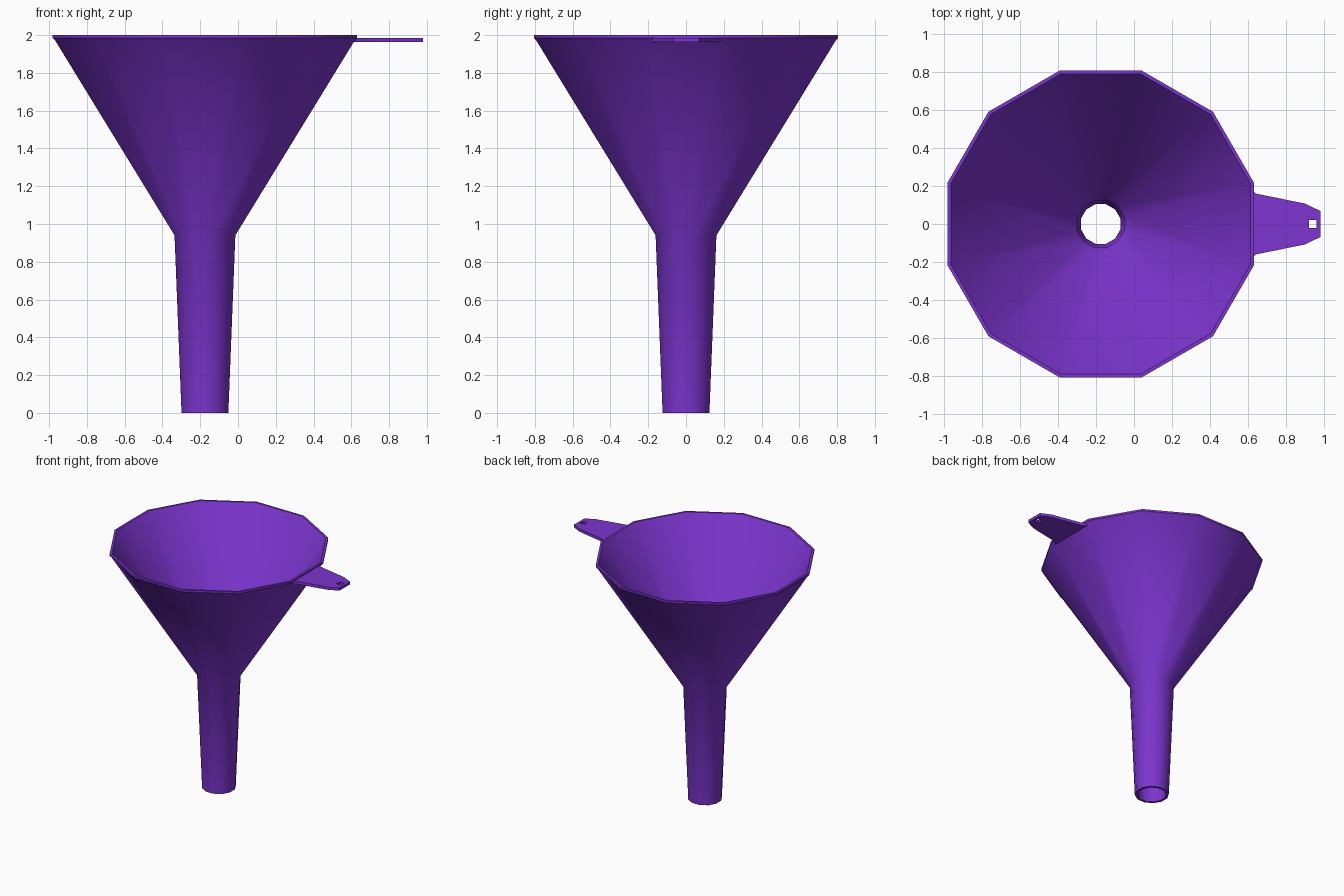
import bpy, bmesh, math

if "Cube" in bpy.data.objects:
    bpy.data.objects.remove(bpy.data.objects["Cube"])

SIDES = 12
CX = -0.175

mat = bpy.data.materials.new("purple_plastic")
mat.diffuse_color = (0.20, 0.035, 0.62, 1)
mat.use_nodes = True
mat.node_tree.nodes["Principled BSDF"].inputs["Base Color"].default_value = mat.diffuse_color


def finish(bm, name, angle):
    bmesh.ops.recalc_face_normals(bm, faces=bm.faces)
    mesh = bpy.data.meshes.new(name)
    bm.to_mesh(mesh)
    bm.free()
    mesh.materials.append(mat)
    ob = bpy.data.objects.new(name, mesh)
    bpy.context.collection.objects.link(ob)
    bpy.ops.object.select_all(action='DESELECT')
    ob.select_set(True)
    bpy.context.view_layer.objects.active = ob
    bpy.ops.object.shade_smooth_by_angle(angle=math.radians(angle))
    return ob


# Funnel: closed wall profile (flat-to-centre distance, z), turned in 12 sides
profile = [(0.124, 0), (0.161, 0.94), (0.792, 1.97), (0.806, 1.985), (0.806, 2.0),
           (0.788, 2.0), (0.778, 1.985), (0.138, 0.95), (0.122, 0.93), (0.104, 0)]
bm = bmesh.new()
rings = []
for a, z in profile:
    r = a / math.cos(math.pi / SIDES)
    rings.append([bm.verts.new((CX + r * math.cos(math.tau * (k + 0.5) / SIDES),
                                r * math.sin(math.tau * (k + 0.5) / SIDES), z))
                  for k in range(SIDES)])
for i, ring in enumerate(rings):
    nxt = rings[(i + 1) % len(rings)]
    for k in range(SIDES):
        j = (k + 1) % SIDES
        bm.faces.new((ring[k], ring[j], nxt[j], nxt[k]))
finish(bm, "funnel_body", 40)

# Hanging tab: tapered outline with a square hole, given thickness
half = [(0.61, 0.19), (0.64, 0.16), (0.90, 0.107), (0.98, 0.068)]
outline = half + [(x, -y) for x, y in reversed(half)]
hole = [(0.92, 0.021), (0.96, 0.021), (0.96, -0.021), (0.92, -0.021)]
bm = bmesh.new()
edges = []
for loop in (outline, hole):
    vs = [bm.verts.new((x, y, 1.963)) for x, y in loop]
    edges += [bm.edges.new((vs[i - 1], vs[i])) for i in range(len(vs))]
bmesh.ops.triangle_fill(bm, edges=edges, use_beauty=True)
ext = bmesh.ops.extrude_face_region(bm, geom=bm.faces[:], use_keep_orig=True)
top = [g for g in ext["geom"] if isinstance(g, bmesh.types.BMVert)]
bmesh.ops.translate(bm, verts=top, vec=(0, 0, 0.023))
finish(bm, "hanging_tab", 40)
